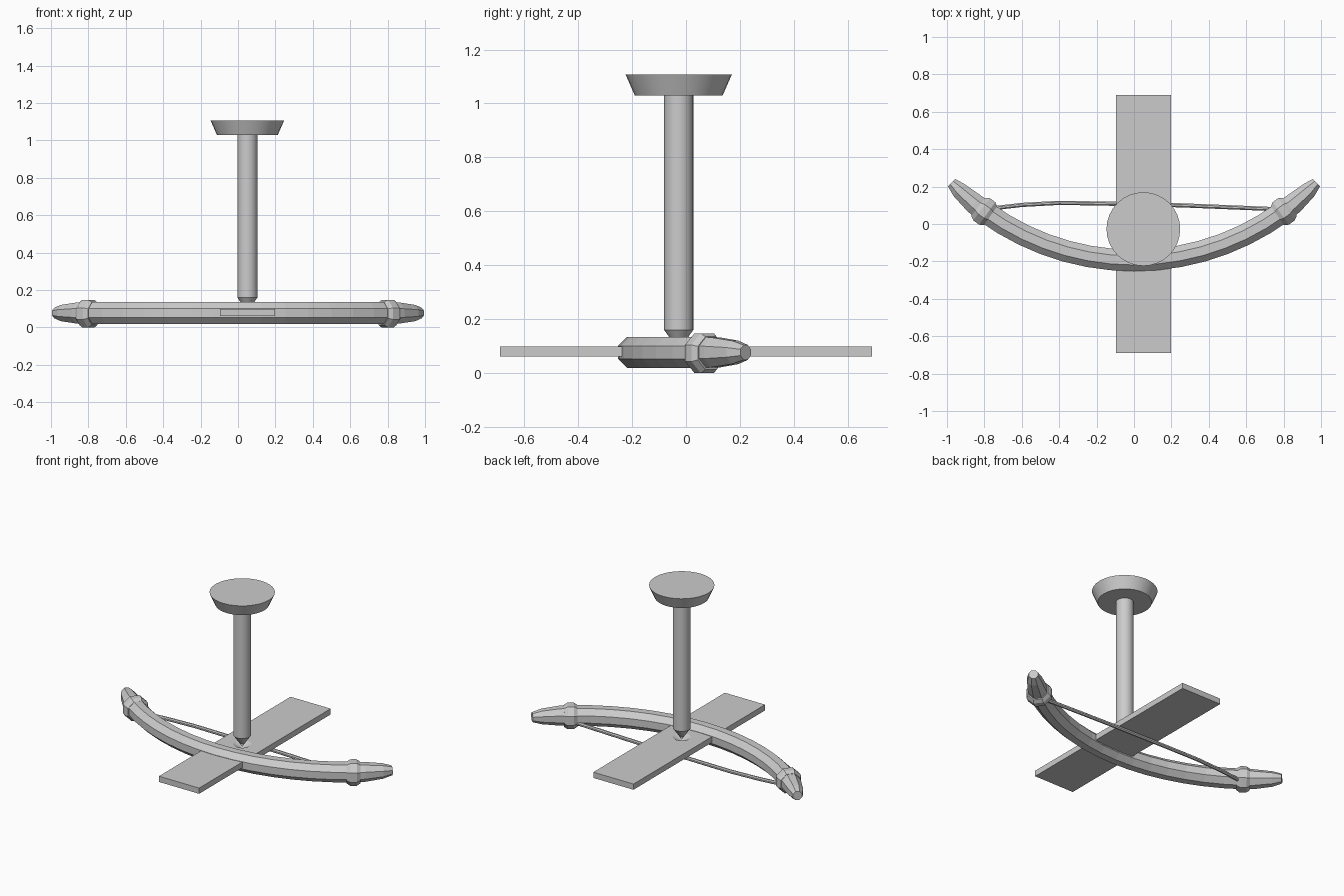
import bpy, bmesh, math
from mathutils import Vector

if "Cube" in bpy.data.objects:
    bpy.data.objects.remove(bpy.data.objects["Cube"])

BOW_Z = 0.077
ARC_R = 1.35
ARC_Y = -0.195 + ARC_R      # arc centre
SPIN = (0.05, -0.027)       # spindle axis


def make_object(name, bm, smooth=False):
    bmesh.ops.recalc_face_normals(bm, faces=bm.faces)
    me = bpy.data.meshes.new(name)
    bm.to_mesh(me)
    bm.free()
    ob = bpy.data.objects.new(name, me)
    bpy.context.collection.objects.link(ob)
    for p in me.polygons:
        p.use_smooth = smooth
    return ob


def tube(name, rings, sides):
    """Loft (point, tangent, radius) rings lying along a path in the xy plane."""
    bm = bmesh.new()
    loops = []
    for p, t, r in rings:
        side = Vector((-t.y, t.x, 0)).normalized()
        loop = []
        for i in range(sides):
            a = 2 * math.pi * (i + 0.5) / sides
            loop.append(bm.verts.new(p + side * r * math.cos(a)
                                     + Vector((0, 0, r * math.sin(a)))))
        loops.append(loop)
    for a, b in zip(loops, loops[1:]):
        for i in range(sides):
            j = (i + 1) % sides
            bm.faces.new((a[i], a[j], b[j], b[i]))
    bm.faces.new(loops[0])
    bm.faces.new(loops[-1])
    return make_object(name, bm)


def lathe(name, profile, seg=32, smooth=True):
    """Revolve (radius, z) points around the spindle axis."""
    bm = bmesh.new()
    vs = [bm.verts.new((SPIN[0] + r, SPIN[1], z)) for r, z in profile]
    edges = [bm.edges.new(e) for e in zip(vs, vs[1:])]
    bmesh.ops.spin(bm, geom=vs + edges, cent=(*SPIN, 0), axis=(0, 0, 1),
                   angle=2 * math.pi, steps=seg)
    bmesh.ops.remove_doubles(bm, verts=bm.verts, dist=1e-5)
    return make_object(name, bm, smooth)


def arc_ring(angle, r, z=BOW_Z):
    p = Vector((ARC_R * math.sin(angle), ARC_Y - ARC_R * math.cos(angle), z))
    return p, Vector((math.cos(angle), math.sin(angle), 0)), r


# Curved bow stave with tapered tips
wrap_a = math.asin(0.8 / ARC_R)
R = 0.0625
stave = [arc_ring(wrap_a * (-1 + 2 * i / 14), R) for i in range(15)]
tips = [(0.685, 0.060), (0.765, 0.047), (0.807, 0.030)]
stave = ([arc_ring(-a, r) for a, r in reversed(tips)] + stave
         + [arc_ring(a, r) for a, r in tips])
tube("bow_stave", stave, 8)

# Bindings near both tips
for sign, name in ((-1, "left_binding"), (1, "right_binding")):
    prof = [(-0.030, 0.066), (-0.014, 0.080), (0.014, 0.080), (0.030, 0.066)]
    tube(name, [arc_ring(sign * wrap_a + d, r, 0.074) for d, r in prof], 8)

# Slack bow string passing under the board
pts = [Vector((x, y, 0.045)) for x, y in
       ((-0.79, 0.08), (-0.6, 0.102), (-0.4, 0.113), (-0.2, 0.110),
        (0.0, 0.106), (0.25, 0.10), (0.5, 0.09), (0.79, 0.078))]
rings = []
for i, p in enumerate(pts):
    t = pts[min(i + 1, len(pts) - 1)] - pts[max(i - 1, 0)]
    rings.append((p, t, 0.012))
tube("bow_string", rings, 8)

# Hearth board with a conical drilled socket
bm = bmesh.new()
bmesh.ops.create_cube(bm, size=1)
for v in bm.verts:
    v.co = (0.05 + v.co.x * 0.295, v.co.y * 1.38, 0.08 + v.co.z * 0.038)
board = make_object("hearth_board", bm)
cutter = lathe("socket_cutter", [(0, 0.072), (0.055, 0.099), (0.055, 0.14), (0, 0.14)],
               smooth=False)
cutter.hide_render = True
cutter.hide_set(True)
mod = board.modifiers.new("socket", 'BOOLEAN')
mod.operation = 'DIFFERENCE'
mod.object = cutter
mod.solver = 'EXACT'

# Spindle with pointed lower end
spindle = lathe("spindle", [(0, 0.08), (0.036, 0.135), (0.054, 0.16), (0.054, 1.04), (0, 1.04)])

# Hand-held bearing block on top
block = lathe("bearing_block", [(0, 1.03), (0.163, 1.03), (0.197, 1.107), (0, 1.107)])

for ob in (spindle, block):
    bpy.ops.object.select_all(action='DESELECT')
    ob.select_set(True)
    bpy.context.view_layer.objects.active = ob
    bpy.ops.object.shade_smooth_by_angle(angle=math.radians(35))
